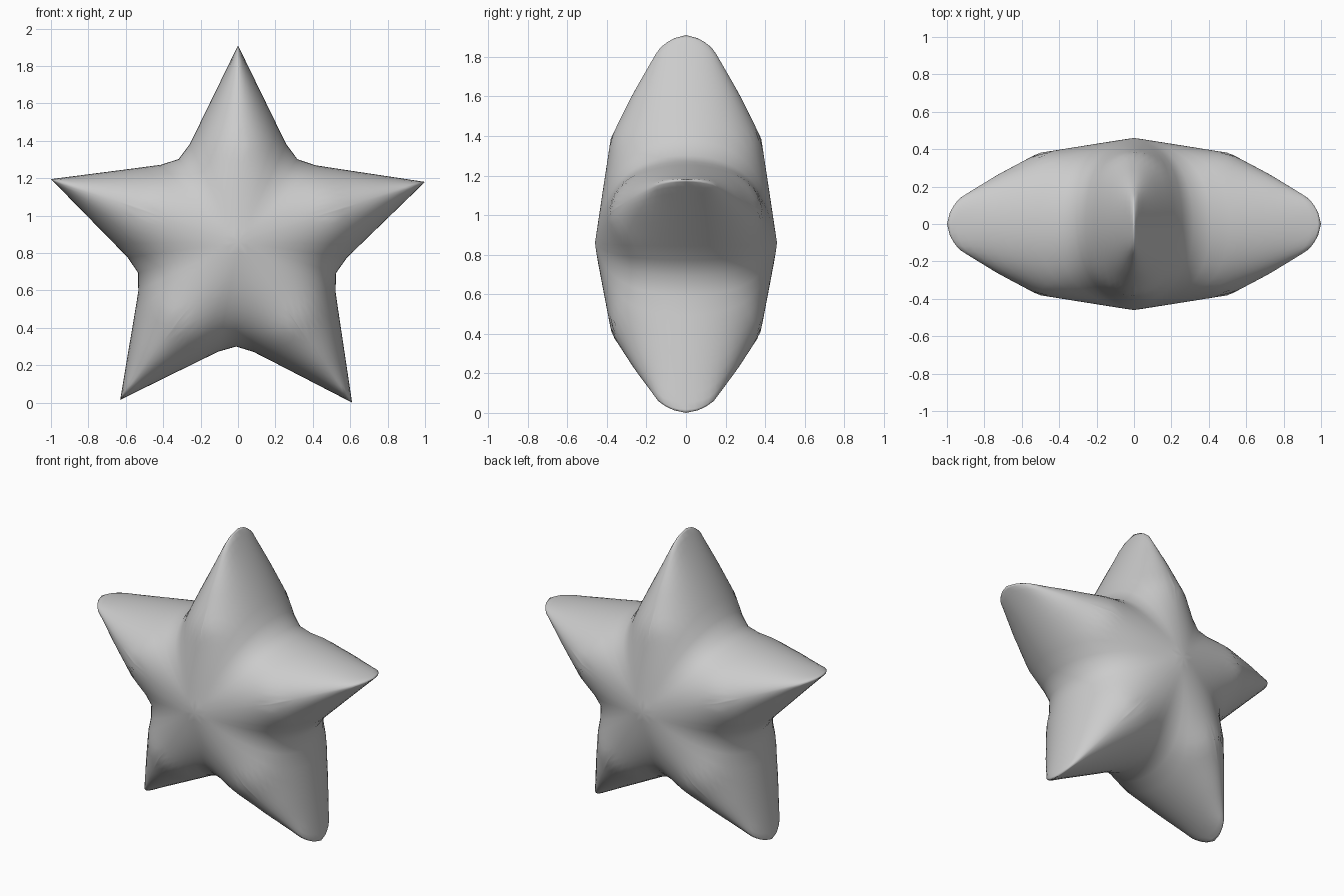
import bpy, bmesh, math
from mathutils import Vector

if "Cube" in bpy.data.objects:
    bpy.data.objects.remove(bpy.data.objects["Cube"])

# Star outline in the front plane (x, z): tips and inner corners, clockwise
CENTRE = Vector((0, 0.86))
TIPS = [(0, 1.91), (1, 1.18), (0.61, 0), (-0.63, 0.015), (-1, 1.195)]
INNER = [(0.305, 1.285), (0.505, 0.70), (-0.01, 0.32), (-0.515, 0.70), (-0.305, 1.285)]
# Ridge profile of one arm: distance from centre, half thickness
RIDGE = [(0, 0.46), (0.28, 0.418), (0.53, 0.38), (0.76, 0.265),
         (0.98, 0.138), (1.03, 0.075), (1.05, 0)]
N_SIDE, N_RAD = 10, 18


def ridge(d):
    for (a, ya), (b, yb) in zip(RIDGE, RIDGE[1:]):
        if d <= b:
            return ya + (yb - ya) * (d - a) / (b - a)
    return 0


def half_thickness(u, s):
    # Elliptical arm section whose width tapers linearly to the tip
    d = s * (1.05 * (1 - u) + 0.43 * u)
    w = s * 0.31 * u
    width = max(0.5 * (1.05 - d), 1e-6)
    return ridge(d) * math.sqrt(max(0, 1 - (w / width) ** 2))


# Rays around the outline, crowded towards each tip
rays = []
for i in range(5):
    tip, nxt = Vector(TIPS[i]) - CENTRE, Vector(TIPS[(i + 1) % 5]) - CENTRE
    corner = Vector(INNER[i]) - CENTRE
    us = [(j / N_SIDE) ** 1.6 for j in range(N_SIDE + 1)]
    rays += [(tip.lerp(corner, u), u) for u in us]
    rays += [(nxt.lerp(corner, u), u) for u in us[-2:0:-1]]

bm = bmesh.new()
poles = {side: bm.verts.new((0, side * 0.46, CENTRE.y)) for side in (-1, 1)}
columns, valley = [], []
for p, u in rays:
    col = []
    for side in (-1, 1):
        part = []
        for k in range(1, N_RAD + (side < 0)):
            s = math.sin(k / N_RAD * math.pi / 2)
            y = 0 if k == N_RAD else side * half_thickness(u, s)
            v = bm.verts.new((p.x * s, y, CENTRE.y + p.y * s))
            part.append(v)
            if u > 0.8 and k > 3:
                valley.append(v)
        col += part if side < 0 else part[::-1]
    columns.append(col)

for i, a in enumerate(columns):
    b = columns[(i + 1) % len(columns)]
    for k in range(len(a) - 1):
        bm.faces.new((a[k], a[k + 1], b[k + 1], b[k]))
    bm.faces.new((poles[-1], a[0], b[0]))
    bm.faces.new((poles[1], b[-1], a[-1]))

# Soften the valleys between the arms
for _ in range(2):
    bmesh.ops.smooth_vert(bm, verts=valley, factor=0.5,
                          use_axis_x=True, use_axis_y=True, use_axis_z=True)
bmesh.ops.recalc_face_normals(bm, faces=bm.faces)
for f in bm.faces:
    f.smooth = True

mesh = bpy.data.meshes.new("star")
bm.to_mesh(mesh)
bm.free()
bpy.context.collection.objects.link(bpy.data.objects.new("star", mesh))
